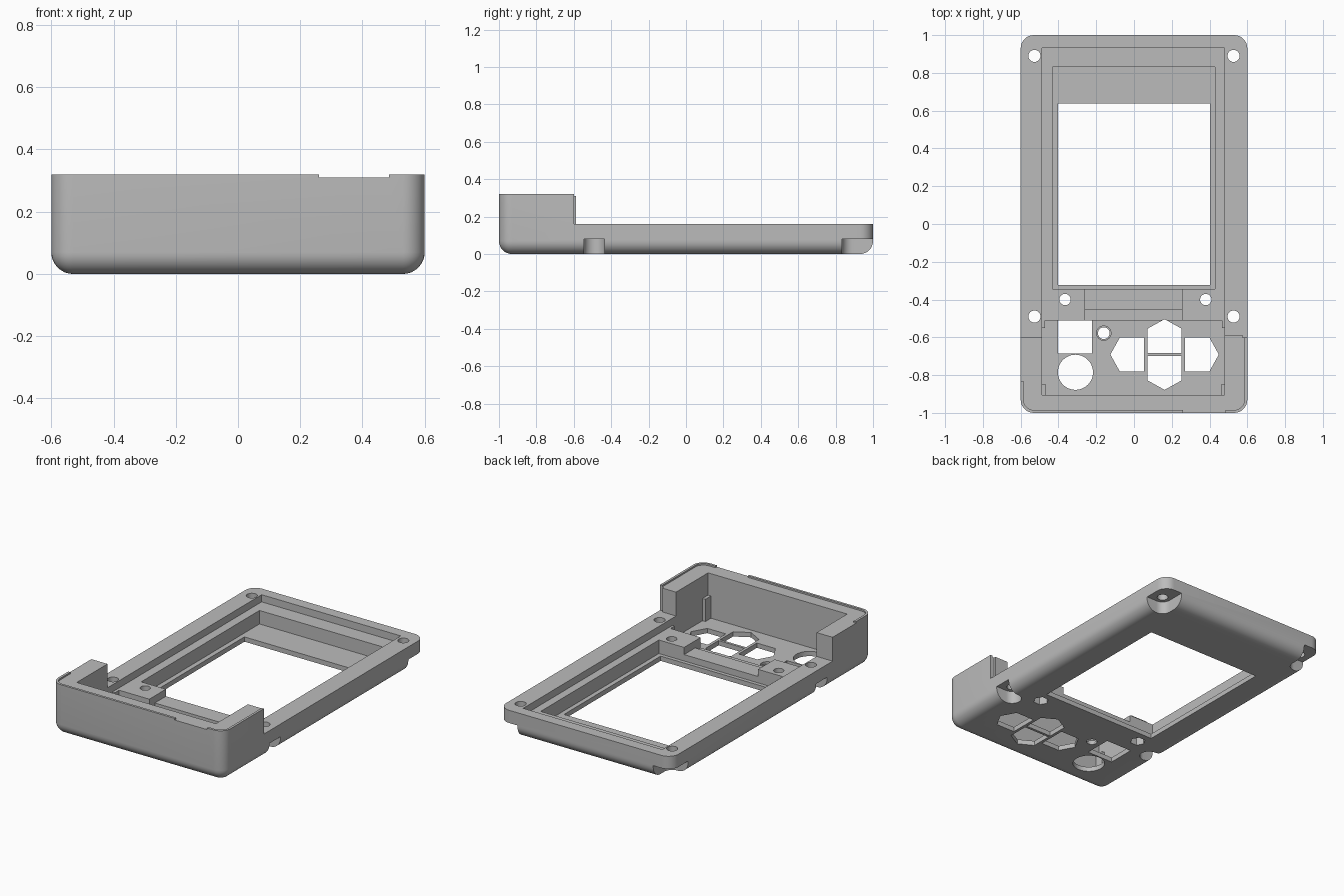
import bpy, bmesh
from math import sin, cos, pi, radians

cube = bpy.data.objects.get("Cube")
if cube:
    bpy.data.objects.remove(cube, do_unlink=True)

grey = bpy.data.materials.new("matte grey plastic")
grey.use_nodes = True
grey.diffuse_color = (0.5, 0.5, 0.5, 1)
grey.node_tree.nodes["Principled BSDF"].inputs["Base Color"].default_value = (0.5, 0.5, 0.5, 1)

FLOOR, LEDGE, RIM, TOP = 0.03, 0.115, 0.16, 0.32
HIGH = 0.5  # above everything


def loft(name, rings):
    """Closed solid through matching outlines, each a list of 3D points."""
    bm = bmesh.new()
    loops = [[bm.verts.new(p) for p in ring] for ring in rings]
    n = len(loops[0])
    for a, b in zip(loops, loops[1:]):
        for i in range(n):
            bm.faces.new((a[i], a[(i + 1) % n], b[(i + 1) % n], b[i]))
    bm.faces.new(loops[0])
    bm.faces.new(loops[-1])
    bmesh.ops.recalc_face_normals(bm, faces=bm.faces[:])
    mesh = bpy.data.meshes.new(name)
    bm.to_mesh(mesh)
    bm.free()
    mesh.materials.append(grey)
    obj = bpy.data.objects.new(name, mesh)
    bpy.context.collection.objects.link(obj)
    return obj


def prism(name, outline, z0, z1):
    return loft(name, [[(x, y, z) for x, y in outline] for z in (z0, z1)])


def box(name, x0, x1, y0, y1, z0, z1):
    return prism(name, [(x0, y0), (x1, y0), (x1, y1), (x0, y1)], z0, z1)


def arc(x, y, r, start, end, steps):
    return [(x + r * cos(radians(start + (end - start) * i / steps)),
             y + r * sin(radians(start + (end - start) * i / steps))) for i in range(steps + 1)]


def circle(x, y, r, sides=32):
    return arc(x, y, r, 0, 360, sides)[:-1]


def rounded_outline(inset, r=0.07):
    pts = []
    for k, (sx, sy) in enumerate([(1, 1), (-1, 1), (-1, -1), (1, -1)]):
        pts += arc(sx * (0.6 - r), sy * (1 - r), max(r - inset, 0.001), k * 90, k * 90 + 90, 8)
    return pts


def cut(cutter):
    mod = shell.modifiers.new("cut", 'BOOLEAN')
    mod.operation = 'DIFFERENCE'
    mod.solver = 'EXACT'
    mod.object = cutter
    bpy.context.view_layer.objects.active = shell
    bpy.ops.object.modifier_apply(modifier=mod.name)
    bpy.data.objects.remove(cutter, do_unlink=True)


def cut_box(*size):
    cut(box("cutter", *size))


def cut_prism(outline, z0, z1):
    cut(prism("cutter", outline, z0, z1))


# Outer shell with rounded lower edge
R = 0.07
rings = []
for i in range(9):
    a = i / 8 * pi / 2
    rings.append([(x, y, R * (1 - sin(a))) for x, y in rounded_outline(R * (1 - cos(a)))])
rings.reverse()
rings = rings[::-1] if rings[0][0][2] > rings[-1][0][2] else rings
rings.append([(x, y, TOP) for x, y in rounded_outline(0)])
shell = loft("shell", rings)

# Low rear section, and the lip around the tall front end
cut_box(-1, 1, -0.6, 1.2, RIM, HIGH)
cut_prism(rounded_outline(0.015), 0.31, HIGH)
cut_box(0.26, 0.485, -1.1, -0.9, 0.31, HIGH)
cut_box(-0.7, -0.5, -0.83, -0.5, 0.31, HIGH)

# Stepped interior: ledge, button bay, screen pocket, window
cut_box(-0.488, 0.48, -0.905, 0.932, LEDGE, HIGH)
bay = [(-0.488, -0.905), (0.48, -0.905), (0.48, -0.55), (0.465, -0.55),
       (0.465, -0.51), (-0.47, -0.51), (-0.47, -0.55), (-0.488, -0.55)]
cut_prism(bay, FLOOR, HIGH)
cut_box(-0.432, 0.43, -0.345, 0.83, FLOOR, HIGH)
cut_box(-0.26, 0.255, -0.46, -0.3, 0.07, HIGH)
cut_box(-0.26, 0.255, -0.53, -0.455, 0.05, HIGH)
cut_box(-0.402, 0.402, -0.322, 0.638, -0.1, HIGH)

# Corner screw holes with recesses open to the sides
for s in (1, -1):
    side_slot = arc(0.527, -0.49, 0.055, 90, 270, 16) + [(0.7, -0.545), (0.7, -0.435)]
    corner_slot = arc(0.527, 0.89, 0.055, 180, 270, 8) + [(0.7, 0.835), (0.7, 1.1), (0.472, 1.1)]
    for slot in (side_slot, corner_slot):
        cut_prism([(s * x, y) for x, y in slot], -0.1, 0.08)
    for y in (-0.49, 0.89):
        cut_prism(circle(s * 0.527, y, 0.032), -0.1, HIGH)

# Inner screw holes with nut pockets underneath
for x in (-0.365, 0.38):
    cut_prism(circle(x, -0.4, 0.03), -0.1, HIGH)
    cut_prism(circle(x, -0.4, 0.045, 6), -0.1, 0.05)

# Square, round and small openings
cut_box(-0.402, -0.222, -0.685, -0.511, -0.1, 0.1)
cut_prism(circle(-0.31, -0.785, 0.093, 48), -0.1, 0.1)
cut_prism(circle(-0.16, -0.578, 0.031), -0.1, 0.1)
cut_prism(circle(-0.16, -0.578, 0.038), 0.015, 0.1)

# Four arrow openings around the pad centre
arrow = [(0.016, 0.09), (0.016, -0.09), (0.145, -0.09), (0.195, -0.0), (0.145, 0.09)]
for turn in range(4):
    c, s = round(cos(turn * pi / 2)), round(sin(turn * pi / 2))
    gap = 0.092 if turn % 2 == 0 else -0.008
    cut_prism([(0.162 + (x + gap) * c - y * s, -0.691 + (x + gap) * s + y * c)
               for x, y in arrow], -0.1, LEDGE - 0.02)

# Locating tab on the end of one side wall, and ribs in the front corners
parts = [shell,
         box("wall_tab", 0.48, 0.575, -0.61, -0.587, RIM - 0.01, 0.31),
         box("left_corner_rib", 0.46, 0.485, -0.91, -0.85, FLOOR - 0.005, 0.17),
         box("right_corner_rib", -0.493, -0.467, -0.91, -0.85, FLOOR - 0.005, 0.17)]

bpy.ops.object.select_all(action='DESELECT')
for part in parts:
    part.select_set(True)
bpy.context.view_layer.objects.active = shell
bpy.ops.object.shade_smooth_by_angle(angle=radians(30))
